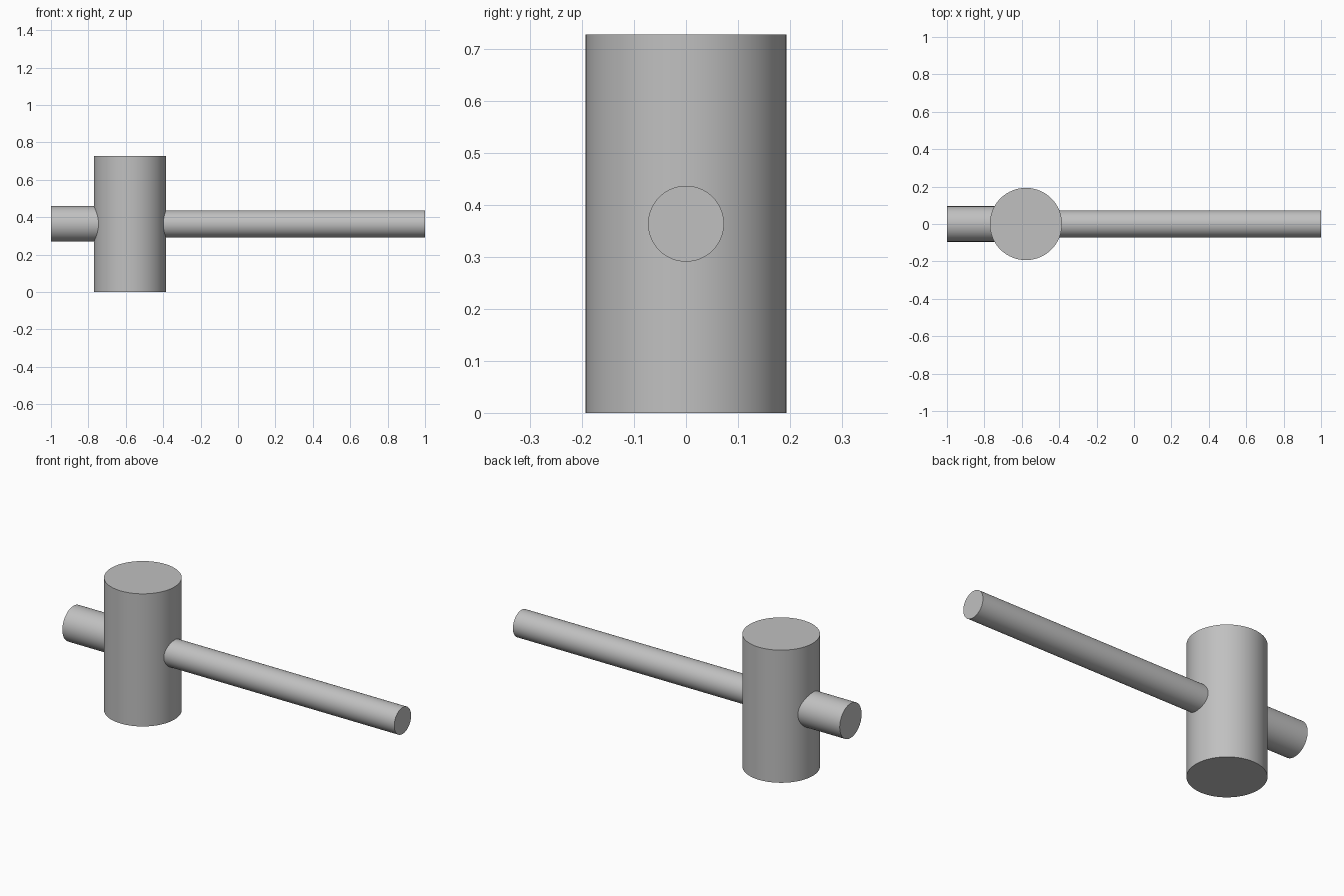
import bpy
import math

cube = bpy.data.objects.get("Cube")
if cube:
    bpy.data.objects.remove(cube, do_unlink=True)

# Single grey finish
grey = bpy.data.materials.new("plain grey")
grey.use_nodes = True
colour = (0.53, 0.53, 0.53, 1)
grey.diffuse_color = colour
grey.node_tree.nodes["Principled BSDF"].inputs["Base Color"].default_value = colour

HEAD_X = -0.578
HEAD_HEIGHT = 0.728
MID_Z = HEAD_HEIGHT / 2


def rod(name, radius, length, location, rotation=(0, 0, 0)):
    bpy.ops.mesh.primitive_cylinder_add(
        vertices=96, radius=radius, depth=length,
        location=location, rotation=rotation)
    obj = bpy.context.object
    obj.name = name
    obj.data.materials.append(grey)
    bpy.ops.object.shade_smooth_by_angle(angle=math.radians(30))
    return obj


def rod_along_x(name, radius, x_start, x_end):
    return rod(name, radius, x_end - x_start,
               ((x_start + x_end) / 2, 0, MID_Z), (0, math.pi / 2, 0))


# Upright mallet head
rod("head", 0.193, HEAD_HEIGHT, (HEAD_X, 0, MID_Z))
# Long slim handle and short thick stub, both running into the head
rod_along_x("handle", 0.073, HEAD_X, 1.0)
rod_along_x("handle_stub", 0.095, -1.0, HEAD_X)
